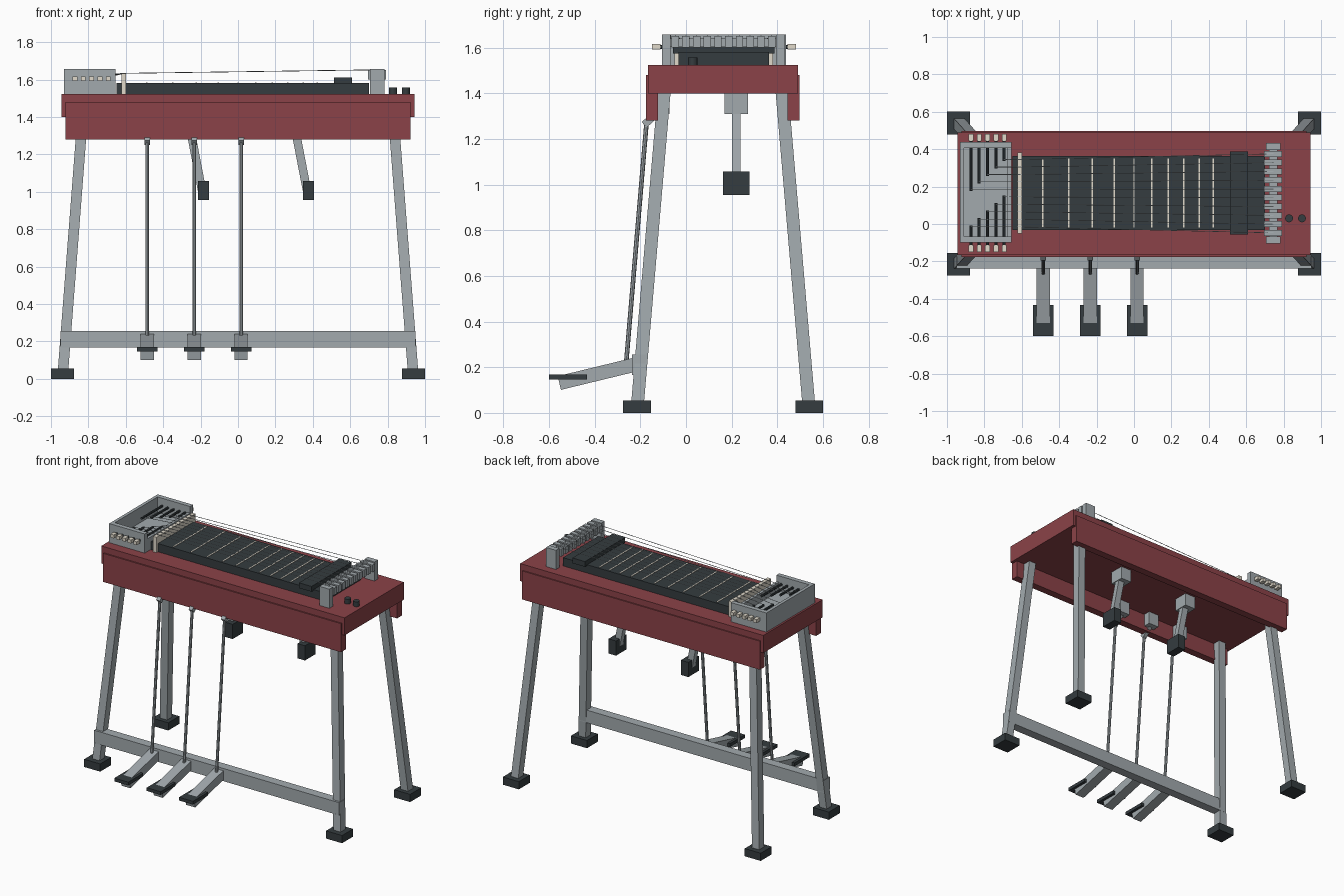
import bpy, bmesh
from mathutils import Vector

if "Cube" in bpy.data.objects:
    bpy.data.objects.remove(bpy.data.objects["Cube"])


def material(name, rgb):
    m = bpy.data.materials.new(name)
    m.diffuse_color = (*rgb, 1)
    m.use_nodes = True
    m.node_tree.nodes["Principled BSDF"].inputs["Base Color"].default_value = m.diffuse_color
    return m


RED = material("red_lacquer", (0.26, 0.055, 0.065))
METAL = material("metal", (0.36, 0.40, 0.42))
DARK = material("dark", (0.035, 0.045, 0.05))
CREAM = material("cream", (0.75, 0.70, 0.60))


def finish(name, bm, mat):
    bmesh.ops.recalc_face_normals(bm, faces=bm.faces)
    me = bpy.data.meshes.new(name)
    bm.to_mesh(me)
    bm.free()
    me.materials.append(mat)
    ob = bpy.data.objects.new(name, me)
    bpy.context.collection.objects.link(ob)
    return ob


def beam(name, a, b, u, v, mat):
    """Bar from a to b; u and v are the half-width vectors of its section."""
    bm = bmesh.new()
    a, b, u, v = map(Vector, (a, b, u, v))
    rings = [[bm.verts.new(p + u * s + v * t) for s, t in ((-1, -1), (1, -1), (1, 1), (-1, 1))] for p in (a, b)]
    for r in rings:
        bm.faces.new(r)
    for i in range(4):
        j = (i + 1) % 4
        bm.faces.new((rings[0][i], rings[0][j], rings[1][j], rings[1][i]))
    return finish(name, bm, mat)


def box(name, x, y, z, mat):
    """Box given by its (min, max) range on each axis."""
    cx, cy = sum(x) / 2, sum(y) / 2
    return beam(name, (cx, cy, z[0]), (cx, cy, z[1]), ((x[1] - x[0]) / 2, 0, 0), (0, (y[1] - y[0]) / 2, 0), mat)


def rod(name, a, b, r, mat, sides=8):
    a, b = Vector(a), Vector(b)
    bm = bmesh.new()
    bmesh.ops.create_cone(bm, cap_ends=True, segments=sides, radius1=r, radius2=r, depth=(b - a).length)
    ob = finish(name, bm, mat)
    ob.location = (a + b) / 2
    ob.rotation_mode = 'QUATERNION'
    ob.rotation_quaternion = (b - a).to_track_quat('Z', 'Y')
    return ob


# Body: top slab with front and back aprons
box("body_top", (-0.943, 0.943), (-0.167, 0.49), (1.40, 1.523), RED)
box("front_apron", (-0.922, 0.922), (-0.176, -0.123), (1.28, 1.48), RED)
box("back_apron", (-0.922, 0.922), (0.445, 0.498), (1.28, 1.48), RED)

# Splayed legs and feet
for sx, side in ((-1, "left"), (1, "right")):
    for end, ytop, ybot in (("front", -0.095, -0.215), ("back", 0.42, 0.54)):
        beam(f"{end}_{side}_leg", (sx * 0.938, ybot, 0.01), (sx * 0.83, ytop, 1.41),
             (0.028, 0, 0), (0, 0.028, 0), METAL)
        box(f"{end}_{side}_foot", (sx * 0.938 - 0.062, sx * 0.938 + 0.062),
            (ybot - 0.061, ybot + 0.061), (0, 0.054), DARK)

# Pedal bar, pedals, pull rods and cranks
box("pedal_bar", (-0.95, 0.95), (-0.237, -0.173), (0.167, 0.256), METAL)
for i, x in enumerate((-0.485, -0.234, 0.017)):
    n = f"pedal_{i + 1}"
    beam(n + "_arm", (x, -0.20, 0.217), (x, -0.555, 0.131), (0.035, 0, 0), (0, -0.007, 0.030), METAL)
    box(n + "_pad", (x - 0.054, x + 0.054), (-0.60, -0.434), (0.146, 0.169), DARK)
    rod(n + "_pull_rod", (x, -0.262, 0.22), (x, -0.173, 1.27), 0.01, METAL)
    beam(n + "_crank", (x, -0.183, 1.262), (x, -0.11, 1.33), (0.014, 0, 0), (0, -0.011, 0.012), METAL)
    box(n + "_crank_block", (x - 0.04, x + 0.04), (-0.15, -0.072), (1.31, 1.405), METAL)

# Knee levers
for i, x in enumerate((-0.265, 0.296)):
    n = f"knee_lever_{i + 1}"
    box(n + "_block", (x - 0.042, x + 0.042), (0.168, 0.272), (1.31, 1.405), METAL)
    beam(n + "_stem", (x, 0.22, 1.385), (x + 0.072, 0.22, 1.01), (0.022, 0, 0.004), (0, 0.019, 0), METAL)
    box(n + "_pad", (x + 0.052, x + 0.11), (0.162, 0.278), (0.955, 1.058), DARK)

# Fretboard, frets, nut, pickup and knobs
box("fretboard", (-0.65, 0.70), (-0.033, 0.363), (1.515, 1.581), DARK)
for x in (-0.487, -0.35, -0.224, -0.105, 0, 0.096, 0.182, 0.267, 0.348, 0.425):
    box("fret", (x - 0.004, x + 0.004), (-0.02, 0.35), (1.575, 1.584), CREAM)
box("nut", (-0.624, -0.598), (-0.05, 0.382), (1.52, 1.631), CREAM)
box("pickup", (0.513, 0.61), (-0.057, 0.387), (1.575, 1.612), DARK)
for x in (0.829, 0.898):
    rod("knob", (x, 0.03, 1.515), (x, 0.03, 1.557), 0.021, DARK, 16)

# Tuning head: open tray
box("head_floor", (-0.93, -0.655), (-0.098, 0.438), (1.515, 1.55), METAL)
box("head_front_wall", (-0.93, -0.655), (-0.098, -0.066), (1.52, 1.657), METAL)
box("head_back_wall", (-0.93, -0.655), (0.406, 0.438), (1.52, 1.657), METAL)
box("head_end_wall", (-0.93, -0.908), (-0.098, 0.438), (1.52, 1.657), METAL)
box("head_nut_wall", (-0.675, -0.655), (-0.098, 0.438), (1.52, 1.612), METAL)

# Bridge: end plates and axle
for y in (-0.086, 0.414):
    box("bridge_plate", (0.705, 0.782), (y - 0.019, y + 0.019), (1.515, 1.657), METAL)
box("bridge_axle", (0.722, 0.766), (-0.08, 0.41), (1.602, 1.64), METAL)

# Ten strings, each with a tuner shaft, button and bridge finger
for i in range(10):
    x = -0.694 - 0.0445 * (i % 5)
    y = 0.345 - 0.04 * i
    yb = 0.164 + 0.047 * (4.5 - i)
    outer, s = (0.445, 1) if i < 5 else (-0.112, -1)
    rod("tuner_shaft", (x, outer + 0.01 * s, 1.603), (x, y - 0.008 * s, 1.603), 0.008, DARK)
    box("tuner_button", (x - 0.013, x + 0.013), sorted((outer, outer + 0.037 * s)), (1.591, 1.615), CREAM)
    rod("head_string", (x, y, 1.612), (-0.611, y, 1.633), 0.002, METAL, 6)
    rod("string", (-0.611, y, 1.633), (0.745, yb, 1.652), 0.002, METAL, 6)
    box("bridge_finger", (0.694, 0.79), (yb - 0.016, yb + 0.016), (1.60, 1.651), METAL)
